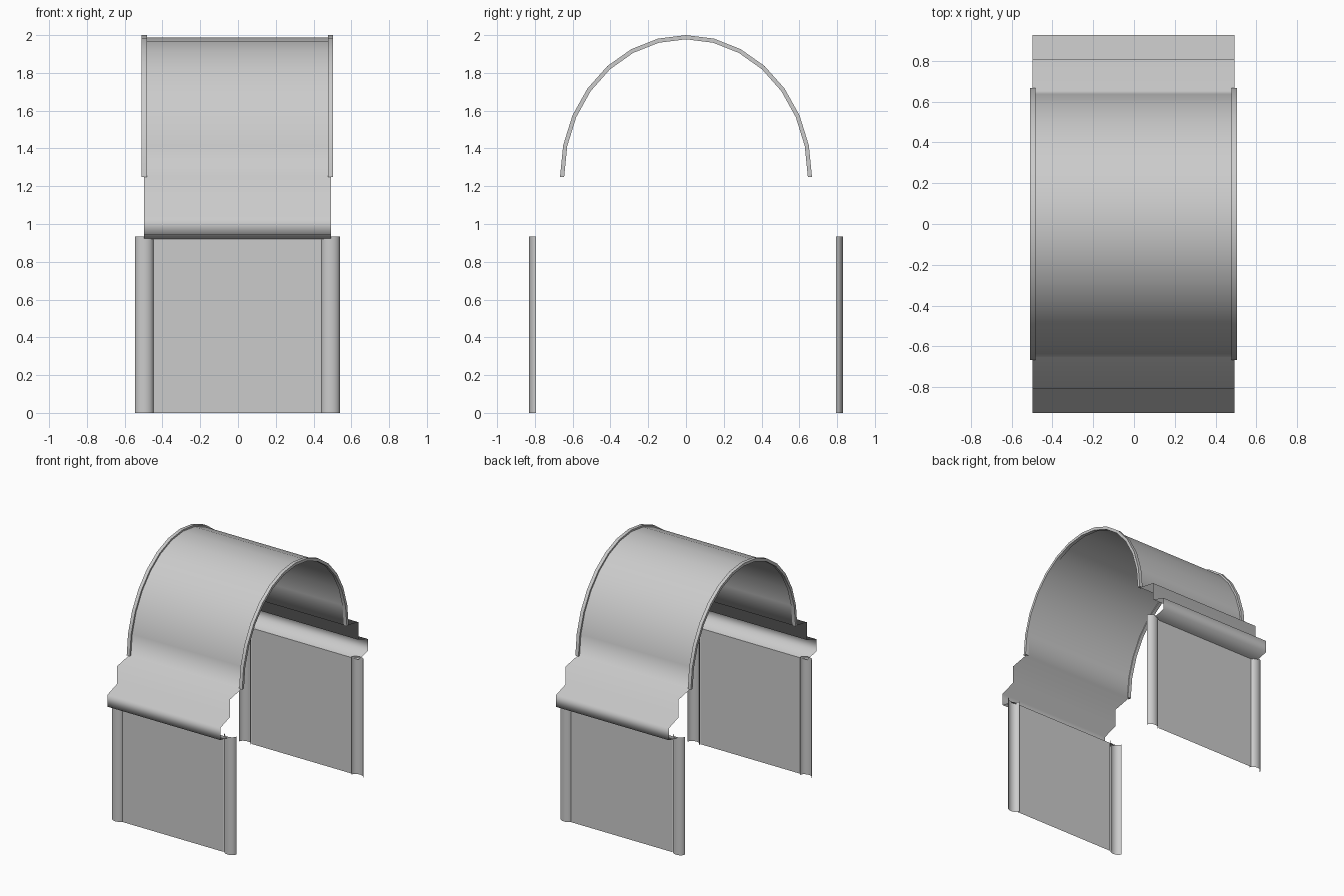
import bpy
import bmesh
from math import sin, cos, pi

cube = bpy.data.objects.get("Cube")
if cube:
    bpy.data.objects.remove(cube, do_unlink=True)

grey = bpy.data.materials.new("plain_grey")
grey.use_nodes = True
colour = (0.6, 0.6, 0.6, 1)
grey.diffuse_color = colour
grey.node_tree.nodes["Principled BSDF"].inputs["Base Color"].default_value = colour

MID = -0.003      # sideways centre of the whole shelter
SPRING = 1.25     # height where the arch starts
SEGMENTS = 14


def finish(name, bm, smooth=None):
    """Turn a bmesh into a named object, smooth below the given angle."""
    bmesh.ops.recalc_face_normals(bm, faces=bm.faces[:])
    mesh = bpy.data.meshes.new(name)
    bm.to_mesh(mesh)
    bm.free()
    mesh.materials.append(grey)
    obj = bpy.data.objects.new(name, mesh)
    bpy.context.collection.objects.link(obj)
    if smooth:
        bpy.ops.object.select_all(action="DESELECT")
        obj.select_set(True)
        bpy.context.view_layer.objects.active = obj
        bpy.ops.object.shade_smooth_by_angle(angle=smooth)
    return obj


def sweep(name, start, end, closed=False, smooth=None):
    """Skin the strip between two matching point rows."""
    bm = bmesh.new()
    a = [bm.verts.new(p) for p in start]
    b = [bm.verts.new(p) for p in end]
    for i in range(len(a) - 1):
        bm.faces.new((a[i], a[i + 1], b[i + 1], b[i]))
    if closed:
        bm.faces.new((a[-1], a[0], b[0], b[-1]))
        bm.faces.new(a)
        bm.faces.new(b)
    return finish(name, bm, smooth)


def arch(width, height):
    """Half ellipse in y and z, from front to back."""
    angles = [pi * i / SEGMENTS for i in range(SEGMENTS + 1)]
    return [(-width * cos(t), SPRING + height * sin(t)) for t in angles]


# Roof sheet: arch with a stepped eave and curled lip on both sides
eave = [(0.81, 0.92), (0.925, 0.945), (0.925, 1.04), (0.805, 1.08), (0.805, 1.22)]
profile = [(-y, z) for y, z in eave] + arch(0.652, 0.737) + eave[::-1]
sweep("roof_sheet", [(MID - 0.495, y, z) for y, z in profile],
      [(MID + 0.495, y, z) for y, z in profile], smooth=pi)

# Rim bars along both open ends of the arch
outer, inner = arch(0.667, 0.75), arch(0.645, 0.728)
for side, label in ((-1, "right"), (1, "left")):
    bm = bmesh.new()
    rings = []
    for (yo, zo), (yi, zi) in zip(outer, inner):
        x0, x1 = MID + side * 0.48, MID + side * 0.507
        corners = ((x0, yo, zo), (x1, yo, zo), (x1, yi, zi), (x0, yi, zi))
        rings.append([bm.verts.new(c) for c in corners])
    for r, s in zip(rings, rings[1:]):
        for k in range(4):
            n = (k + 1) % 4
            bm.faces.new((r[k], r[n], s[n], s[k]))
    bm.faces.new(rings[0])
    bm.faces.new(rings[-1])
    finish(label + "_rim", bm, smooth=pi / 6)

# Wall panels, each held by two rounded open channel posts
for facing, place in ((-1, "front"), (1, "back")):
    y = facing * 0.81
    sweep(place + "_panel", [(MID - 0.445, y, 0), (MID + 0.445, y, 0)],
          [(MID - 0.445, y, 0.92), (MID + 0.445, y, 0.92)])
    for side, label in ((-1, "right"), (1, "left")):
        arc = []
        for i in range(9):
            t = pi * i / 8
            arc.append((MID + side * 0.493 + 0.05 * cos(t),
                        facing * (0.793 + 0.037 * sin(t))))
        sweep(place + "_" + label + "_post", [(px, py, 0) for px, py in arc],
              [(px, py, 0.935) for px, py in arc], smooth=pi / 2)
